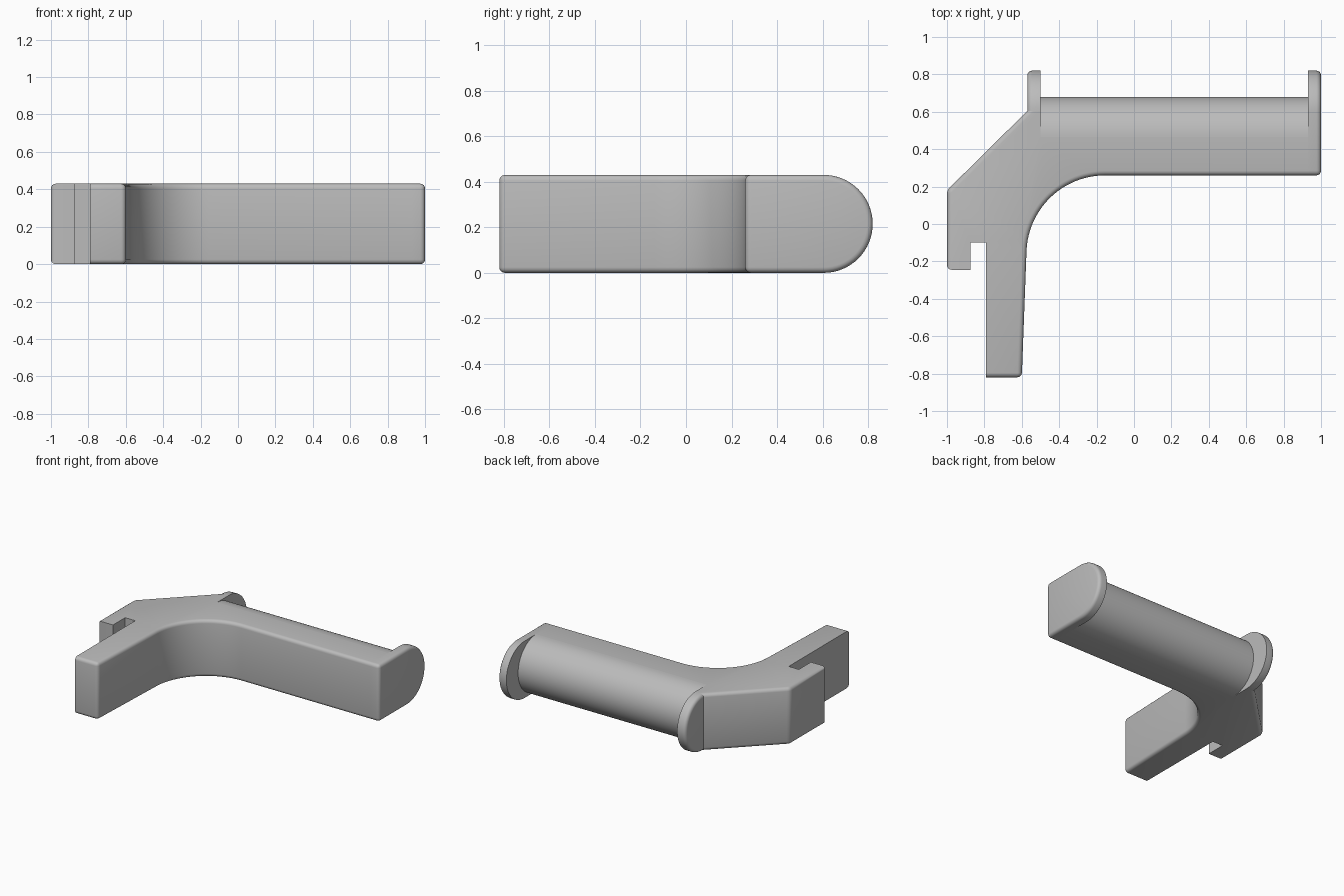
import bpy, bmesh, math
from mathutils import Vector

default_cube = bpy.data.objects.get("Cube")
if default_cube:
    bpy.data.objects.remove(default_cube, do_unlink=True)

HEIGHT = 0.43
RADIUS = HEIGHT / 2
ROUND = 0.025
ARM_FRONT, ROLL_Y, FLANGE_Y = 0.26, 0.465, 0.605
INNER_LEFT, INNER_RIGHT = -0.5, 0.93

grey = bpy.data.materials.new("plain grey")
grey.use_nodes = True
grey.diffuse_color = (0.5, 0.5, 0.5, 1)
grey.node_tree.nodes["Principled BSDF"].inputs["Base Color"].default_value = (0.5, 0.5, 0.5, 1)


def arc(cx, cy, r, start, end, steps):
    angles = [math.radians(start + (end - start) * i / steps) for i in range(steps + 1)]
    return [(cx + r * math.cos(a), cy + r * math.sin(a)) for a in angles]


def prism(name, points, place, low, high, rounded=None):
    """Extrude a profile and round the edges picked by rule(middle, direction)."""
    bm = bmesh.new()
    rings = [[bm.verts.new(place(p, q, d)) for p, q in points] for d in (low, high)]
    bm.faces.new(rings[0])
    bm.faces.new(rings[1])
    n = len(points)
    for i in range(n):
        j = (i + 1) % n
        bm.faces.new((rings[0][i], rings[0][j], rings[1][j], rings[1][i]))
    bmesh.ops.recalc_face_normals(bm, faces=bm.faces)
    if rounded:
        edges = []
        for e in bm.edges:
            a, b = e.verts[0].co, e.verts[1].co
            if rounded((a + b) / 2, (b - a).normalized()):
                edges.append(e)
        bmesh.ops.bevel(bm, geom=edges, offset=ROUND, offset_type='OFFSET', segments=4,
                        profile=0.5, affect='EDGES', clamp_overlap=False)
        bmesh.ops.recalc_face_normals(bm, faces=bm.faces)
    mesh = bpy.data.meshes.new(name)
    bm.to_mesh(mesh)
    bm.free()
    mesh.materials.append(grey)
    obj = bpy.data.objects.new(name, mesh)
    bpy.context.collection.objects.link(obj)
    bpy.ops.object.select_all(action='DESELECT')
    obj.select_set(True)
    bpy.context.view_layer.objects.active = obj
    bpy.ops.object.shade_smooth_by_angle(angle=math.radians(35))
    return obj


def upright(p, q, d):
    return Vector((p, q, d))


def sideways(p, q, d):
    return Vector((d, p, q))


# Bracket body: leg, curved inner corner, arm, slanted back and hooked foot
outline = [(-0.79, -0.10), (-0.79, -0.82), (-0.60, -0.82)]
outline += arc(-0.155, -0.16, 0.42, 177, 90, 24)
outline += [(INNER_RIGHT, ARM_FRONT), (INNER_RIGHT, ROLL_Y), (INNER_LEFT, ROLL_Y),
            (INNER_LEFT, FLANGE_Y), (-0.57, FLANGE_Y), (-1, 0.18), (-1, -0.245),
            (-0.875, -0.245), (-0.875, -0.10)]


def body_rule(mid, direction):
    if abs(direction.z) > 0.5:
        leg_corner = mid.y < -0.8 and mid.x > -0.7
        return leg_corner or mid.x < -0.99
    leg_end = mid.y < -0.8
    inner_side = mid.x > -0.62 and mid.y < ARM_FRONT + 0.01
    outer_side = mid.x < -0.99 or (mid.x < -0.6 and mid.y > 0.2)
    return leg_end or inner_side or outer_side


prism("bracket_body", outline, upright, 0, HEIGHT, body_rule)

# Half-round roll along the back of the arm
prism("arm_roll", arc(ROLL_Y, RADIUS, RADIUS, -90, 90, 32), sideways, INNER_LEFT, INNER_RIGHT)

# Half-round flange at the corner, rounded on its outer rim
prism("corner_flange", arc(FLANGE_Y, RADIUS, RADIUS, -90, 90, 32), sideways, -0.57, INNER_LEFT,
      lambda mid, d: mid.x < -0.56 and mid.y > FLANGE_Y + 0.001)

# Flange closing the free end of the arm
end_profile = arc(FLANGE_Y, RADIUS, RADIUS, -90, 90, 32)
end_profile += [(ARM_FRONT, HEIGHT), (ARM_FRONT, 0)]
prism("end_flange", end_profile, sideways, INNER_RIGHT, 1.0,
      lambda mid, d: mid.x > 0.99 or (abs(d.x) > 0.5 and mid.y < ARM_FRONT + 0.01))
